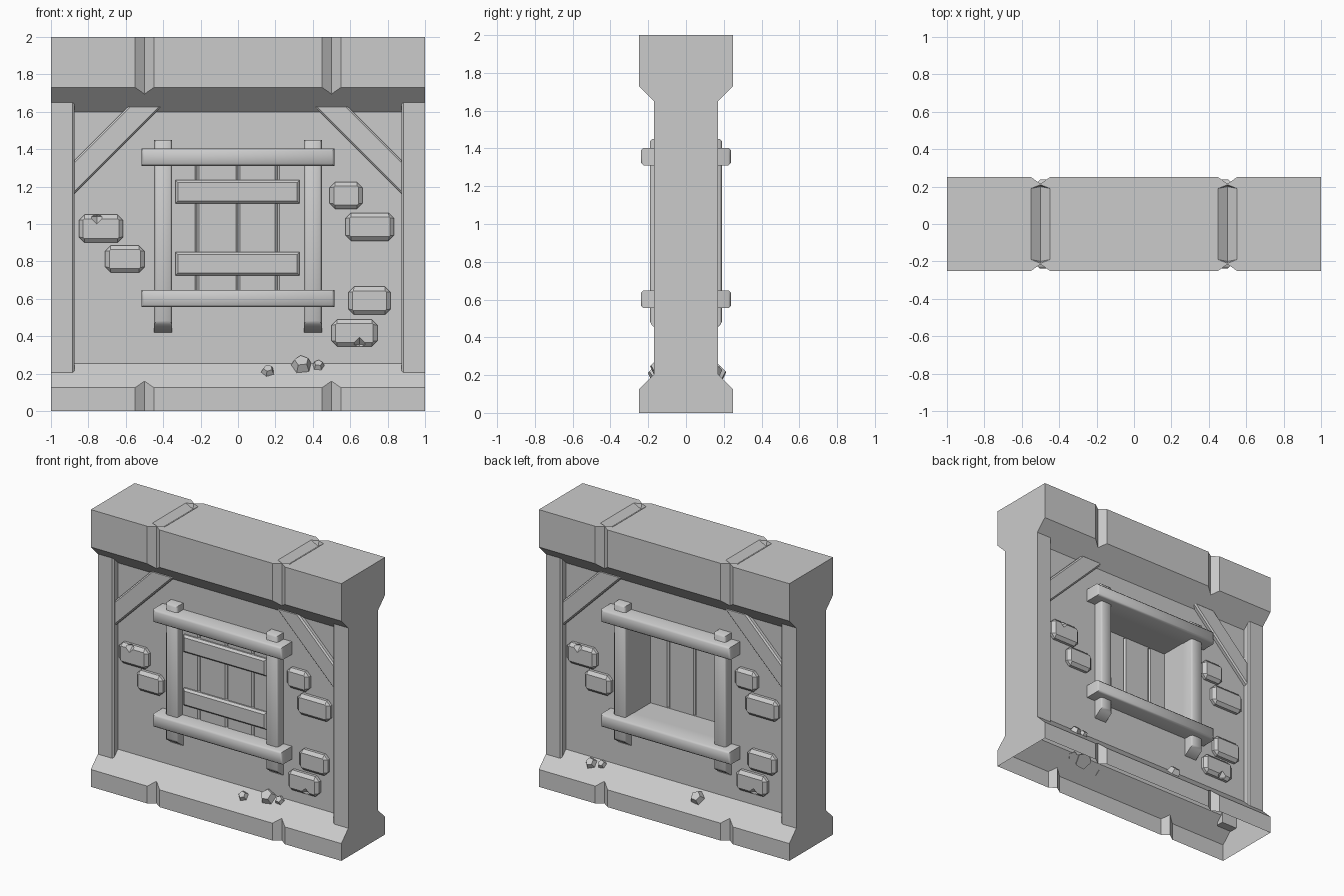
import bpy, bmesh, math
from mathutils import Matrix, Vector

if "Cube" in bpy.data.objects:
    bpy.data.objects.remove(bpy.data.objects["Cube"])

FRONT, BACK = Matrix(), Matrix.Rotation(math.pi, 4, 'Z')


def finish(name, bm, m=FRONT, smooth=None):
    bmesh.ops.recalc_face_normals(bm, faces=bm.faces)
    bm.transform(m)
    me = bpy.data.meshes.new(name)
    bm.to_mesh(me)
    bm.free()
    ob = bpy.data.objects.new(name, me)
    bpy.context.collection.objects.link(ob)
    if smooth:
        bpy.ops.object.select_all(action='DESELECT')
        ob.select_set(True)
        bpy.context.view_layer.objects.active = ob
        bpy.ops.object.shade_smooth_by_angle(angle=math.radians(smooth))
    return ob


def prism(pts, lo, hi, axis, bevel=0, front=None):
    """Extrude a 2D outline along an axis; optionally bevel edges in front of y = front."""
    to3d = {'x': lambda p, h: (h, p[0], p[1]),
            'y': lambda p, h: (p[0], h, p[1]),
            'z': lambda p, h: (p[0], p[1], h)}[axis]
    bm = bmesh.new()
    f = bm.faces.new([bm.verts.new(to3d(p, lo)) for p in pts])
    ext = bmesh.ops.extrude_face_region(bm, geom=[f])['geom']
    move = Vector(to3d((0, 0), hi - lo))
    bmesh.ops.translate(bm, vec=move, verts=[v for v in ext if isinstance(v, bmesh.types.BMVert)])
    bmesh.ops.recalc_face_normals(bm, faces=bm.faces)
    if bevel:
        edges = [e for e in bm.edges if front is None or all(v.co.y < front for v in e.verts)]
        bmesh.ops.bevel(bm, geom=edges, offset=bevel, segments=1, affect='EDGES')
    return bm


def box(x0, x1, y0, y1, z0, z1, bevel=0, front=None):
    return prism([(x0, z0), (x1, z0), (x1, z1), (x0, z1)], y0, y1, 'y', bevel, front)


def hull(pts):
    bm = bmesh.new()
    for p in pts:
        bm.verts.new(p)
    bmesh.ops.convex_hull(bm, input=bm.verts)
    return bm


def cut(ob, bm):
    cutter = finish("cutter", bm)
    cutter.hide_render = True
    mod = ob.modifiers.new("cut", 'BOOLEAN')
    mod.operation, mod.solver, mod.object = 'DIFFERENCE', 'EXACT', cutter
    bpy.context.view_layer.objects.active = ob
    bpy.ops.object.modifier_apply(modifier="cut")
    bpy.data.objects.remove(cutter)


# Wall body: flared base and heavy top beam
half = [(.25, 0), (.25, .125), (.12, .255), (.12, 1.6), (.25, 1.73), (.25, 2)]
wall = finish("wall", prism(half + [(-y, z) for y, z in reversed(half)], -1, 1, 'x'))

# Window opening and the V joints in base and beam
cut(wall, box(-.353, .353, -.4, .4, .645, 1.315))
for x in (-.5, .5):
    for s in (-1, 1):
        cut(wall, prism([(x - .0643, s * .26), (x + .0643, s * .26), (x, s * .215)], -.1, 2.1, 'z'))
    rim = [(x - .05, -.19), (x, -.21), (x + .05, -.19), (x + .05, .19), (x, .21), (x - .05, .19)]
    cut(wall, hull([(a, b, h) for a, b in rim for h in (2, 2.05)]
                   + [(x, -.2, 1.965), (x, .2, 1.965)]))

# The underside is open
bm = bmesh.new()
bm.from_mesh(wall.data)
bmesh.ops.delete(bm, geom=[f for f in bm.faces if all(v.co.z < .001 for v in f.verts)], context='FACES')
bm.to_mesh(wall.data)
bm.free()


def brick(name, x0, x1, z0, z1, m, chip):
    c = .03

    def ring(d, c, y):
        a, b, e, f = x0 + d, x1 - d, z0 + d, z1 - d
        return [(x, y, z) for x, z in ((a + c, e), (b - c, e), (b, e + c), (b, f - c),
                                       (b - c, f), (a + c, f), (a, f - c), (a, e + c))]
    ob = finish(name, hull(ring(0, c, -.10) + ring(0, c, -.14) + ring(.022, .006, -.16)))
    if chip:
        r = .045
        o = Vector((chip[0], -.165, chip[1]))
        cut(ob, hull([o + Vector(v) * r for v in ((1, 0, 0), (-1, 0, 0), (0, 1, 0),
                                                  (0, -1, 0), (0, 0, 1), (0, 0, -1))]))
    ob.data.transform(m)


BRICKS = [(-.85, -.615, .90, 1.05, (-.755, 1.04)), (-.71, -.50, .74, .885, None),
          (.49, .665, 1.08, 1.225, None), (.575, .835, .91, 1.06, None),
          (.59, .815, .515, .665, None), (.50, .745, .345, .49, (.65, .355))]
ROCKS = {"front": [(.16, .21, .04), (.34, .24, .062), (.43, .24, .036)],
         "back": [(-.65, .225, .045), (-.57, .235, .035), (.21, .21, .055)]}

for side, m in (("front", FRONT), ("back", BACK)):
    # Corner posts and diagonal braces
    for s, lr in ((-1, "left"), (1, "right")):
        x0, x1 = sorted((s * .875, s))
        bm = box(x0, x1, -.17, -.11, .195, 1.655)
        inner = [e for e in bm.edges if all(abs(v.co.x) < .9 and v.co.y < -.16 for v in e.verts)]
        bmesh.ops.bevel(bm, geom=inner, offset=.01, segments=1, affect='EDGES')
        finish(f"{side}_{lr}_post", bm, m)
        brace = [(s * .885, 1.15), (s * .41, 1.625), (s * .43, 1.635), (s * .58, 1.635), (s * .885, 1.33)]
        finish(f"{side}_{lr}_brace", prism(brace, -.152, -.11, 'y', .01, -.15), m)

        # Window frame uprights with slanted feet
        xc = s * .4
        prof = [(-.10, 1.45), (-.19, 1.45), (-.19, .47), (-.12, .42), (-.10, .42)]
        finish(f"{side}_{lr}_frame_upright",
               prism(prof, xc - .048, xc + .048, 'x', .012, -.185), m, 50)

    # Window frame rails
    for name, z in (("upper", 1.31), ("lower", .555)):
        finish(f"{side}_{name}_frame_rail",
               box(-.517, .515, -.238, -.10, z, z + .093, .013, -.2), m, 50)

    # Raised stones
    for i, (x0, x1, z0, z1, chip) in enumerate(BRICKS):
        brick(f"{side}_brick_{i + 1}", x0, x1, z0, z1, m, chip)

    # Rubble lying on the base slope
    for i, (x, z, r) in enumerate(ROCKS[side]):
        bm = bmesh.new()
        bmesh.ops.create_cone(bm, cap_ends=True, segments=5, radius1=r, radius2=r * .62, depth=r * .9)
        place = (Matrix.Translation((x, z - .375, z)) @ Matrix.Rotation(math.pi / 4, 4, 'X')
                 @ Matrix.Rotation(.4 + i, 4, 'Z') @ Matrix.Translation((0, 0, r * .25)))
        finish(f"{side}_rock_{i + 1}", bm, m @ place)

# Shutter planks set at the front of the opening
xs = [-.37, -.22, 0, .21, .37]
for i, (a, b) in enumerate(zip(xs, xs[1:])):
    finish(f"shutter_plank_{i + 1}", box(a, b, -.13, -.10, .62, 1.34, .011))

# Shutter battens
for name, z in (("upper", 1.11), ("lower", .725)):
    finish(f"{name}_shutter_batten", box(-.335, .33, -.155, -.115, z, z + .125, .014, -.14))
